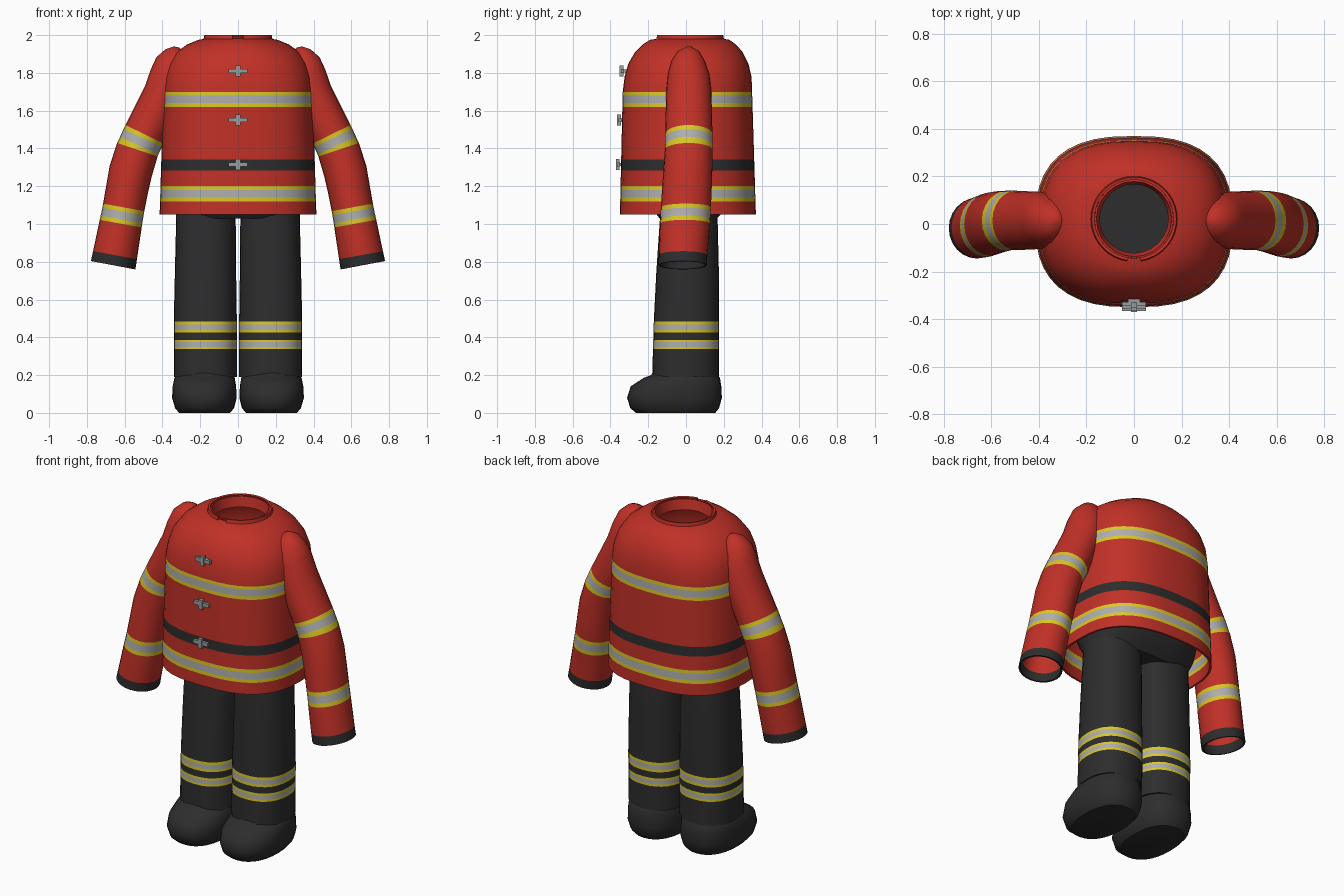
import bpy, bmesh
from math import sin, cos, tau, copysign, hypot, radians

if "Cube" in bpy.data.objects:
    bpy.data.objects.remove(bpy.data.objects["Cube"], do_unlink=True)

# Materials
COLOURS = {
    "coat red": (0.53, 0.03, 0.02),
    "reflective yellow": (0.70, 0.57, 0.02),
    "reflective silver": (0.42, 0.42, 0.42),
    "charcoal": (0.026, 0.026, 0.026),
    "clasp metal": (0.32, 0.34, 0.34),
}
MATS = []
for label, rgb in COLOURS.items():
    m = bpy.data.materials.new(label)
    m.use_nodes = True
    m.diffuse_color = (*rgb, 1)
    m.node_tree.nodes["Principled BSDF"].inputs["Base Color"].default_value = (*rgb, 1)
    MATS.append(m)
RED, YELLOW, SILVER, DARK, METAL = range(len(MATS))


def finish(name, bm, thickness=0):
    me = bpy.data.meshes.new(name)
    bm.to_mesh(me)
    bm.free()
    for m in MATS:
        me.materials.append(m)
    ob = bpy.data.objects.new(name, me)
    bpy.context.collection.objects.link(ob)
    bpy.ops.object.select_all(action='DESELECT')
    ob.select_set(True)
    bpy.context.view_layer.objects.active = ob
    if thickness:
        mod = ob.modifiers.new("cloth", 'SOLIDIFY')
        mod.thickness, mod.offset = thickness, -1
        bpy.ops.object.modifier_apply(modifier=mod.name)
    bpy.ops.object.shade_smooth_by_angle(angle=radians(40))
    return ob


def loft(name, rings, n=32, side=1, tilt=False, caps=(False, False), thickness=0, gap=0):
    """Rings run top to bottom: x, z, half width, y min, y max, roundness, colour below."""
    bm = bmesh.new()
    loops = []
    for k, (x, z, hx, y0, y1, p, mat) in enumerate(rings):
        a, b = rings[max(k - 1, 0)], rings[min(k + 1, len(rings) - 1)]
        dx, dz = (b[0] - a[0], b[1] - a[1]) if tilt else (0, -1)
        d = hypot(dx, dz)
        loop = []
        for i in range(n):
            c, s = cos(tau * i / n), sin(tau * i / n)
            u = hx * copysign(abs(c) ** (2 / p), c)
            v = (y1 - y0) / 2 * copysign(abs(s) ** (2 / p), s)
            loop.append(bm.verts.new((side * (x - u * dz / d), (y0 + y1) / 2 + v, z + u * dx / d)))
        loops.append(loop)
    for top, low, ring in zip(loops, loops[1:], rings):
        for i in range(n):
            j = (i + 1) % n
            f = bm.faces.new((top[i], low[i], low[j], top[j]))
            f.material_index = ring[6]
    if caps[0]:
        bm.faces.new(loops[0]).material_index = rings[0][6]
    if caps[1]:
        bm.faces.new(loops[-1][::-1]).material_index = rings[-1][6]
    if side < 0:
        bmesh.ops.reverse_faces(bm, faces=bm.faces)
    # Optional opening at the front
    if gap:
        cut = [f for f in bm.faces if abs(f.calc_center_median().x) < gap
               and f.calc_center_median().y < 0]
        bmesh.ops.delete(bm, geom=cut, context='FACES')
    return finish(name, bm, thickness)


def box(bm, centre, size):
    for v in bmesh.ops.create_cube(bm, size=1)["verts"]:
        v.co = [c + q * s for c, q, s in zip(centre, v.co, size)]


# Coat body: domed shoulders, two reflective bands and a belt
def coat(z, mat):
    t = (1.70 - z) / 0.65
    return (0, z, 0.395 + 0.02 * t, -0.335 - 0.015 * t, 0.35 + 0.02 * t, 2.6, mat)


dome = [(0, 1.982, 0.165, -0.145, 0.19, 2, RED),
        (0, 1.975, 0.21, -0.19, 0.23, 2, RED),
        (0, 1.95, 0.27, -0.23, 0.265, 2.1, RED),
        (0, 1.91, 0.325, -0.27, 0.30, 2.25, RED),
        (0, 1.85, 0.365, -0.305, 0.33, 2.4, RED),
        (0, 1.78, 0.387, -0.325, 0.347, 2.5, RED)]
bands = [(1.70, YELLOW), (1.68, SILVER), (1.64, YELLOW), (1.62, RED), (1.48, RED),
         (1.342, DARK), (1.284, RED), (1.20, YELLOW), (1.18, SILVER),
         (1.14, YELLOW), (1.12, RED), (1.05, RED)]
loft("coat_body", dome + [coat(z, m) for z, m in bands], n=40, thickness=0.012)

# Collar with a small opening at the front
loft("collar", [(0, 2.0, 0.178, -0.155, 0.197, 2, RED),
                (0, 1.96, 0.186, -0.163, 0.205, 2, RED)], n=40, thickness=0.012, gap=0.02)
loft("collar_lining", [(0, 1.99, 0.166, -0.145, 0.187, 2, RED),
                       (0, 1.93, 0.152, -0.13, 0.175, 2, RED)], n=24, thickness=0.008)

# Clasps down the coat front
for label, y, z in (("upper", -0.337, 1.81), ("middle", -0.35, 1.55), ("lower", -0.357, 1.315)):
    bm = bmesh.new()
    box(bm, (0, y, z), (0.1, 0.016, 0.022))
    box(bm, (0, y - 0.004, z), (0.024, 0.02, 0.058))
    box(bm, (0, y + 0.012, z), (0.05, 0.02, 0.016))
    for f in bm.faces:
        f.material_index = METAL
    finish(label + "_clasp", bm)

# Trouser seat hidden under the coat
loft("trouser_seat", [(0, 1.30, 0.33, -0.24, 0.26, 2.6, DARK),
                      (0, 1.20, 0.35, -0.25, 0.28, 2.6, DARK),
                      (0, 1.12, 0.34, -0.21, 0.25, 2.6, DARK),
                      (0, 1.03, 0.315, -0.14, 0.165, 2.6, DARK)], caps=(True, True))

# Sleeve: tapered shoulder, bent elbow, two bands, dark cuff
sleeve = [(0.325, 1.937, 0.015, 0.0, 0.03, 2, RED),
          (0.33, 1.912, 0.055, -0.045, 0.07, 2, RED),
          (0.345, 1.86, 0.09, -0.078, 0.1, 2, RED),
          (0.362, 1.79, 0.104, -0.097, 0.125, 2, RED),
          (0.39, 1.69, 0.11, -0.105, 0.135, 2, RED),
          (0.495, 1.475, 0.112, -0.11, 0.14, 2, YELLOW),
          (0.505, 1.455, 0.112, -0.11, 0.14, 2, SILVER),
          (0.523, 1.415, 0.112, -0.11, 0.14, 2, YELLOW),
          (0.533, 1.393, 0.113, -0.112, 0.14, 2, RED),
          (0.568, 1.28, 0.115, -0.12, 0.139, 2, RED),
          (0.588, 1.18, 0.112, -0.127, 0.136, 2, RED),
          (0.605, 1.088, 0.111, -0.133, 0.132, 2, YELLOW),
          (0.609, 1.066, 0.111, -0.134, 0.13, 2, SILVER),
          (0.617, 1.024, 0.112, -0.136, 0.128, 2, YELLOW),
          (0.621, 1.002, 0.113, -0.138, 0.126, 2, RED),
          (0.651, 0.835, 0.118, -0.144, 0.113, 2, DARK),
          (0.661, 0.782, 0.12, -0.145, 0.11, 2, DARK)]

# Trouser leg with two bands above the hem
leg = [(0.17, 1.15, 0.155, -0.13, 0.16, 2.3, DARK),
       (0.17, 1.0, 0.158, -0.14, 0.168, 2.3, DARK),
       (0.172, 0.75, 0.162, -0.157, 0.174, 2.3, DARK)]
for z, m in ((0.483, YELLOW), (0.467, SILVER), (0.44, YELLOW), (0.425, DARK), (0.387, YELLOW),
             (0.374, SILVER), (0.35, YELLOW), (0.337, DARK), (0.19, DARK)):
    leg.append((0.173, z, 0.167, -0.185 + 0.03 * z, 0.176, 2.3, m))

# Boot with a long rounded toe
boot = [(0.175, 0.26, 0.14, -0.15, 0.15, 2.2, DARK),
        (0.175, 0.2, 0.15, -0.185, 0.17, 2.2, DARK),
        (0.177, 0.185, 0.16, -0.225, 0.18, 2.3, DARK),
        (0.178, 0.14, 0.168, -0.293, 0.187, 2.4, DARK),
        (0.178, 0.08, 0.171, -0.312, 0.19, 2.4, DARK),
        (0.177, 0.025, 0.156, -0.295, 0.175, 2.4, DARK),
        (0.177, 0.0, 0.135, -0.265, 0.155, 2.3, DARK)]

for label, side in (("left", 1), ("right", -1)):
    loft(label + "_sleeve", sleeve, 24, side, tilt=True, caps=(True, False), thickness=0.01)
    loft(label + "_trouser_leg", leg, 28, side, caps=(True, False), thickness=0.01)
    loft(label + "_boot", boot, 28, side, caps=(True, True))
